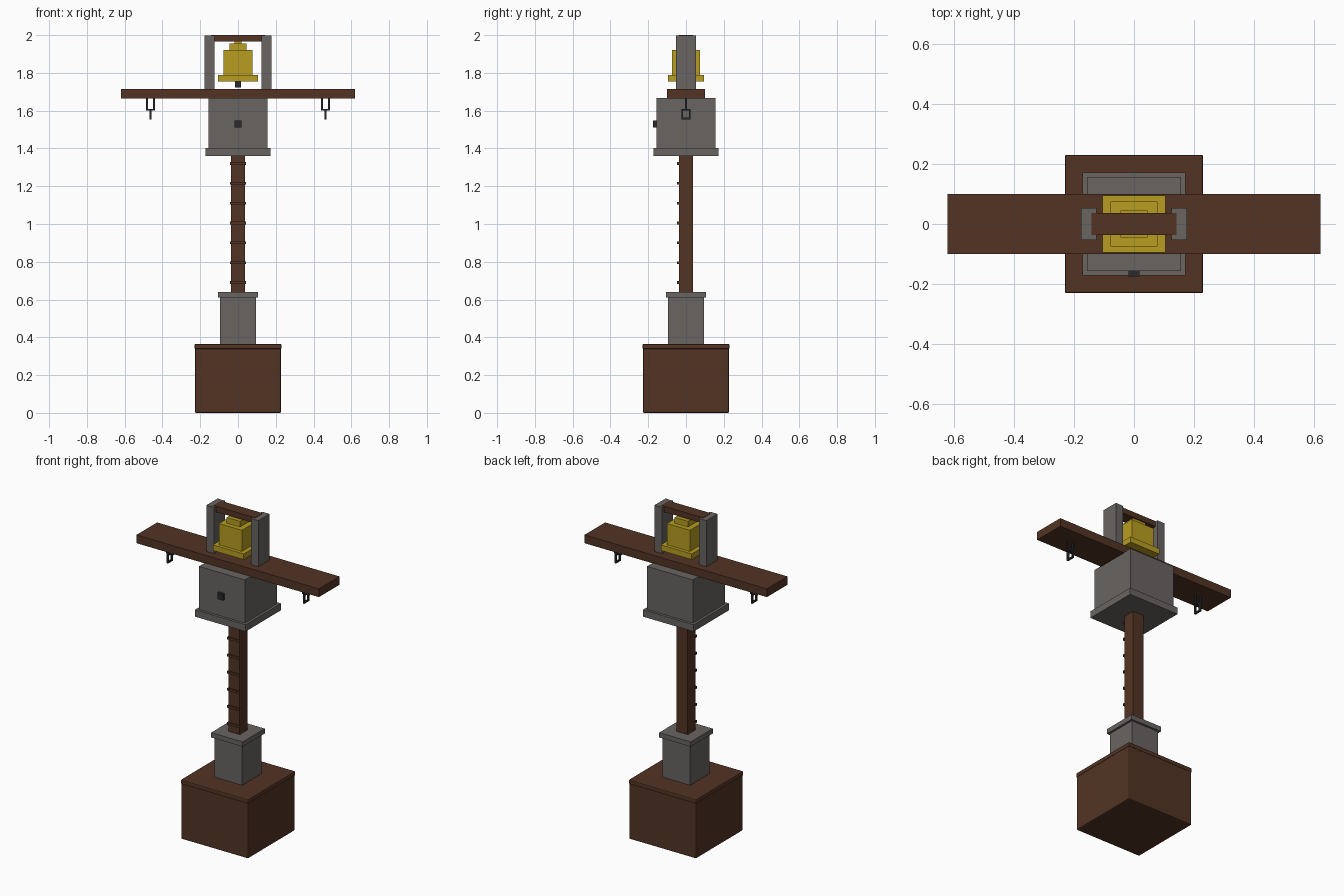
import bpy

old = bpy.data.objects.get("Cube")
if old:
    bpy.data.objects.remove(old, do_unlink=True)


def material(name, rgb):
    m = bpy.data.materials.new(name)
    m.use_nodes = True
    color = (*rgb, 1)
    m.diffuse_color = color
    m.node_tree.nodes["Principled BSDF"].inputs["Base Color"].default_value = color
    return m


wood = material("dark wood", (0.085, 0.034, 0.017))
stone = material("grey stone", (0.14, 0.128, 0.122))
gold = material("bell gold", (0.48, 0.34, 0.015))
iron = material("black iron", (0.022, 0.024, 0.026))


def box(name, mat, half_x, half_y, z0, z1, x=0, y=0, bevel=0):
    """Box given by half widths, height range and centre."""
    bpy.ops.mesh.primitive_cube_add(size=2, location=(x, y, (z0 + z1) / 2))
    ob = bpy.context.object
    ob.name = name
    ob.scale = (half_x, half_y, (z1 - z0) / 2)
    bpy.ops.object.transform_apply(location=False, rotation=False, scale=True)
    ob.data.materials.append(mat)
    if bevel:
        mod = ob.modifiers.new("Bevel", "BEVEL")
        mod.width = bevel
        mod.segments = 2
    return ob


# Wooden base with lid
box("base", wood, 0.228, 0.228, 0, 0.345, bevel=0.007)
box("base_lid", wood, 0.23, 0.23, 0.338, 0.365, bevel=0.006)

# Stone footing and post
box("footing", stone, 0.094, 0.094, 0.36, 0.612)
box("footing_cap", stone, 0.107, 0.107, 0.61, 0.64)
box("post", wood, 0.038, 0.038, 0.635, 1.365)

# Ladder rungs up the front of the post
for i in range(7):
    z = 0.69 + i * 0.105
    box(f"rung_{i + 1}", wood, 0.042, 0.006, z - 0.007, z + 0.007, y=-0.041)

# Stone head block with front knob
box("head_slab", stone, 0.172, 0.172, 1.36, 1.402)
box("head_block", stone, 0.156, 0.156, 1.4, 1.667)
box("knob", iron, 0.019, 0.01, 1.51, 1.548, y=-0.164)

# Crossbeam and bell frame
box("crossbeam", wood, 0.62, 0.1, 1.664, 1.715)
for side, s in (("left", 1), ("right", -1)):
    box(f"{side}_bell_post", stone, 0.026, 0.054, 1.713, 1.998, x=s * 0.151)
box("bell_bar", wood, 0.142, 0.037, 1.965, 2.0)

# Stepped square bell
box("bell_rim", gold, 0.105, 0.095, 1.755, 1.79)
box("bell_body", gold, 0.078, 0.074, 1.788, 1.92)
box("bell_crown", gold, 0.045, 0.045, 1.918, 1.955)
box("bell_hanger", gold, 0.018, 0.018, 1.95, 1.968)
box("clapper", iron, 0.016, 0.016, 1.722, 1.758)

# Two crossed links hanging under each beam end
r = 0.005
for side, s in (("left", 1), ("right", -1)):
    x = s * 0.463
    for k in (-1, 1):
        box(f"{side}_upper_link_bar", iron, r, r, 1.6, 1.666, x=x + k * 0.019)
        box(f"{side}_lower_link_bar", iron, r, r, 1.553, 1.61, x=x, y=k * 0.02)
    box(f"{side}_upper_link_base", iron, 0.024, r, 1.6, 1.61, x=x)
    box(f"{side}_lower_link_base", iron, r, 0.025, 1.553, 1.563, x=x)
    box(f"{side}_lower_link_top", iron, r, 0.025, 1.6, 1.61, x=x)
